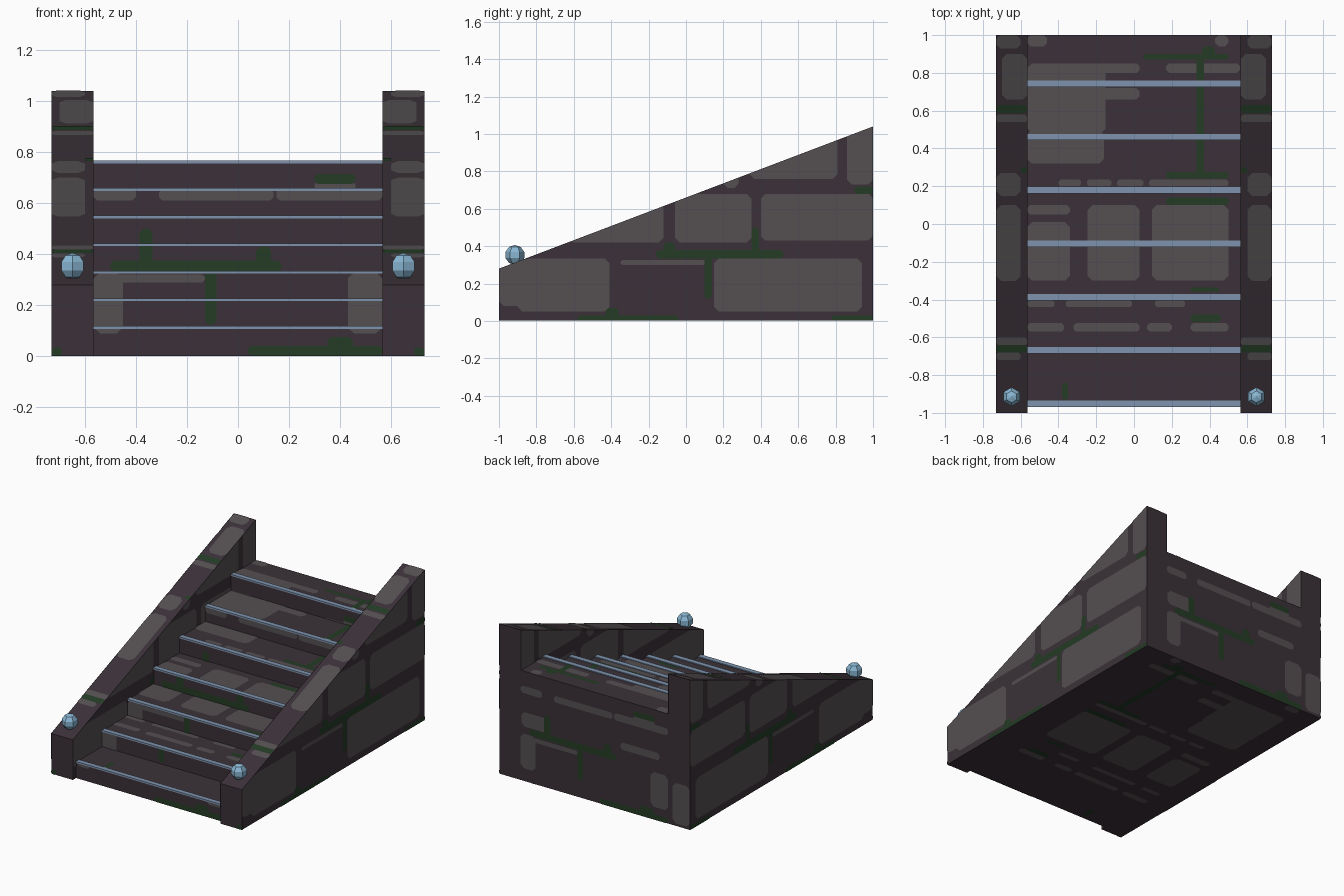
import bpy
import bmesh
from mathutils import Vector

old_cube = bpy.data.objects.get("Cube")
if old_cube:
    bpy.data.objects.remove(old_cube, do_unlink=True)


def material(name, colour):
    mat = bpy.data.materials.new(name)
    mat.use_nodes = True
    rgba = (*colour, 1)
    mat.diffuse_color = rgba
    mat.node_tree.nodes["Principled BSDF"].inputs["Base Color"].default_value = rgba
    return mat


stone = material("dark stone", (.043, .031, .04))
brick = material("grey brick", (.09, .08, .085))
moss = material("dark moss", (.017, .045, .018))
steel = material("blue grey trim", (.21, .29, .42))
crystal = material("pale blue crystal", (.25, .47, .65))

# Main dimensions
INNER, OUTER = .565, .73
STEPS, RISE, RUN = 7, .108, .2825
FRONT = -.965
GAP = .002


def slope(y):
    return .66 + .38 * y


def step_top(i):
    return RISE * (i + 1) + .005


def finish(bm, name, mat):
    mesh = bpy.data.meshes.new(name)
    bm.to_mesh(mesh)
    bm.free()
    mesh.materials.append(mat)
    obj = bpy.data.objects.new(name, mesh)
    bpy.context.collection.objects.link(obj)
    return obj


def prism(name, profile, x0, x1, mat):
    """Extrude a (y, z) profile along x."""
    bm = bmesh.new()
    face = bm.faces.new([bm.verts.new((x0, y, z)) for y, z in profile])
    ext = bmesh.ops.extrude_face_region(bm, geom=[face])
    moved = [g for g in ext["geom"] if isinstance(g, bmesh.types.BMVert)]
    bmesh.ops.translate(bm, verts=moved, vec=(x1 - x0, 0, 0))
    bmesh.ops.recalc_face_normals(bm, faces=bm.faces)
    return finish(bm, name, mat)


def patches(name, rects, mat, place, normal, low=None, high=None, lift=0):
    """Flat patches with clipped corners, kept between low(u) and high(u)."""
    bm = bmesh.new()
    out = Vector(normal)
    for u0, v0, u1, v1 in rects:
        c = min(.025, (u1 - u0) * .3, (v1 - v0) * .3)
        top = [u1 - c + (u0 - u1 + 2 * c) * k / 8 for k in range(9)]
        loop = [(u0, v0 + c), (u0 + c, v0), (u1 - c, v0), (u1, v0 + c), (u1, v1 - c)]
        loop += [(u, v1) for u in top] + [(u0, v1 - c)]
        points = []
        for u, v in loop:
            v = max(v, low(u)) if low else v
            v = min(v, high(u)) if high else v
            if (u, v) not in points:
                points.append((u, v))
        heights = [v for u, v in points]
        if len(points) < 3 or max(heights) - min(heights) < .004:
            continue
        face = bm.faces.new([bm.verts.new(Vector(place(u, v)) + out * (GAP + lift)) for u, v in points])
        face.normal_update()
        if face.normal.dot(out) < 0:
            face.normal_flip()
    if bm.faces:
        finish(bm, name, mat)
    else:
        bm.free()


def dress(name, bricks, growth, place, normal, low=None, high=None):
    patches(name + "_bricks", bricks, brick, place, normal, low, high)
    patches(name + "_moss", growth, moss, place, normal, low, high, .001)


# Solid stair body
profile = [(1, GAP), (FRONT, GAP)]
for i in range(STEPS):
    y = FRONT + RUN * i
    profile += [(y, step_top(i) - RISE if i else GAP), (y, step_top(i))]
profile.append((1, step_top(STEPS - 1)))
profile.pop(1)
prism("stair_body", profile, -INNER, INNER, stone)

# Metal nosing on every step
for i in range(STEPS):
    y, z = FRONT + RUN * i, step_top(i)
    prism("step_nosing", [(y - .004, z - .005), (y + .03, z - .005),
                          (y + .03, z + .006), (y - .004, z + .006)], -INNER, INNER, steel)

# Patch layouts as (u0, v0, u1, v1)
side_bricks = [(-1, .08, -.85, .335), (-.9, .05, -.41, .335), (-.35, .3, .1, .325),
               (.15, .05, .94, .335), (-.62, .42, -.12, .7), (-.06, .42, .35, .68),
               (.4, .43, 1, .68), (.2, .71, .28, .8), (.34, .76, .81, 1),
               (.86, .73, 1, 1.1)]
side_moss = [(.35, .36, .39, .5), (-.16, .335, .52, .38), (.1, .12, .14, .34),
             (-.58, 0, -.04, .03), (-.43, .02, -.36, .07), (.78, 0, 1, .03),
             (.9, .68, 1, .72), (-.12, .37, -.06, .42)]
cap_bricks = [(.6, -.3, .73, .1), (.6, .15, .73, .27), (.565, .54, .73, .58),
              (.565, .66, .7, .9), (.6, .93, .73, 1),
              (.565, -.64, .73, -.6), (.6, -.72, .73, -.68)]
cap_moss = [(.565, .59, .73, .63), (.565, -.68, .73, -.64), (.565, .27, .6, .3)]
tread_bricks = [(-.565, .94, -.46, 1), (.43, .94, .5, 1), (-.565, .48, -.15, .85),
                (-.2, .8, .03, .85), (-.2, .66, .03, .72), (.17, .8, .56, .85),
                (-.565, .32, -.16, .5), (-.4, .2, -.28, .235), (-.25, .2, -.12, .235),
                (-.09, .2, .05, .235), (.08, .2, .5, .235), (-.565, .05, -.34, .1),
                (-.245, -.3, .03, .1), (.095, -.3, .5, .1), (-.565, -.3, -.34, .01),
                (-.565, -.44, -.42, -.405), (-.36, -.44, -.01, -.405), (.11, -.44, .27, -.405),
                (-.565, -.57, -.37, -.525), (-.32, -.57, .03, -.525),
                (.07, -.57, .2, -.525), (.3, -.57, .5, -.525)]
tread_moss = [(.05, .87, .5, .9), (.33, .25, .37, .88), (.17, .24, .5, .275),
              (.17, .1, .5, .14), (.3, -.36, .45, -.335), (.3, -.52, .46, -.48),
              (-.38, -.93, -.35, -.84), (.36, .89, .43, .94)]
face_bricks = [(-.565, .09, -.45, .33), (-.5, .29, -.13, .32), (.43, .09, .565, .33),
               (-.565, .61, -.4, .66), (-.31, .61, .14, .655), (.15, .61, .565, .66),
               (.3, .655, .46, .68)]
face_moss = [(.3, .675, .46, .715), (-.5, .33, .17, .375), (-.385, .36, -.335, .5),
             (.07, .36, .13, .43), (-.13, .125, -.085, .33),
             (.04, 0, .565, .04), (.35, .03, .45, .075)]
back_bricks = [(.6, .02, .73, .3), (.2, .42, .5, .47), (-.56, .38, -.36, .48)]

# Treads and risers
for i in range(STEPS):
    y0, z1 = FRONT + RUN * i, step_top(i)
    y1 = y0 + RUN if i < STEPS - 1 else 1
    z0 = z1 - RISE if i else GAP
    dress("tread", tread_bricks, tread_moss, lambda u, v: (u, v, z1), (0, 0, 1),
          lambda u: y0, lambda u: y1)
    dress("riser", face_bricks, face_moss, lambda u, v: (u, y0, v), (0, -1, 0),
          lambda u: z0, lambda u: z1)

# Back and underside
dress("back", face_bricks + back_bricks, face_moss, lambda u, v: (-u, 1, v), (0, 1, 0),
      lambda u: GAP)
dress("underside", tread_bricks, tread_moss, lambda u, v: (u, v, GAP + .001), (0, 0, -1))

# Sloped side walls with crystals
for side, label in ((1, "left"), (-1, "right")):
    wall = [(-1, GAP), (1, GAP), (1, slope(1)), (-1, slope(-1))]
    prism(label + "_wall", wall, side * INNER, side * OUTER, stone)
    for x, facing, part in ((OUTER, side, "_outer"), (INNER, -side, "_inner")):
        dress(label + part, side_bricks, side_moss, lambda u, v: (side * x, u, v),
              (facing, 0, 0), lambda u: GAP, slope)
    dress(label + "_cap", cap_bricks, cap_moss, lambda u, v: (side * u, v, slope(v)),
          Vector((0, -.38, 1)).normalized())
    patches(label + "_wall_foot_moss", [(.69, 0, .73, .035)], moss,
            lambda u, v: (side * u, -1, v), (0, -1, 0), lambda u: GAP)

    bpy.ops.mesh.primitive_uv_sphere_add(segments=6, ring_count=5, radius=.053,
                                         location=(side * .648, -.915, .353))
    gem = bpy.context.object
    gem.name = label + "_crystal"
    gem.data.materials.append(crystal)
